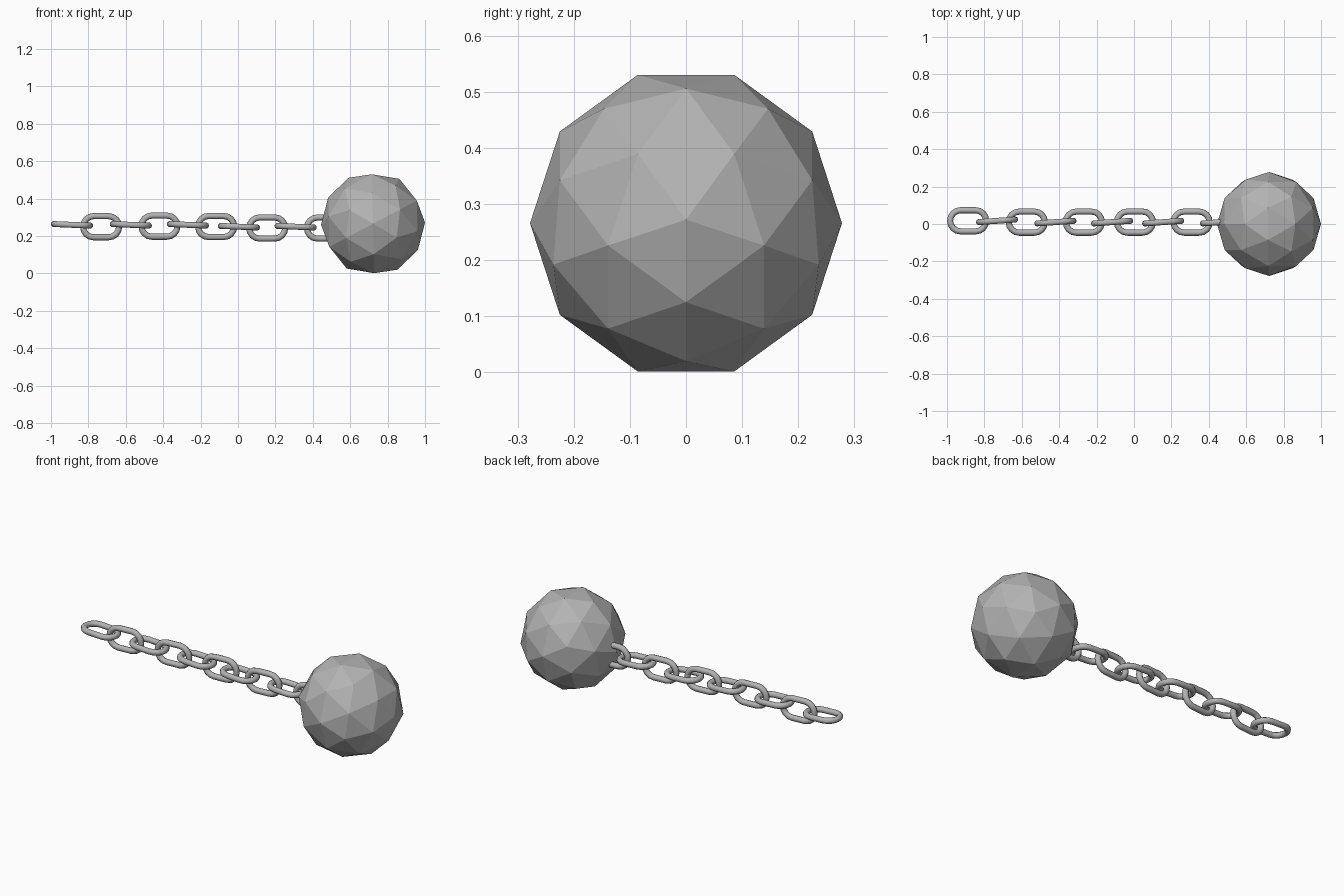
import bpy, bmesh, math
from mathutils import Matrix, Vector

if "Cube" in bpy.data.objects:
    bpy.data.objects.remove(bpy.data.objects["Cube"])

steel = bpy.data.materials.new("steel grey")
steel.diffuse_color = (0.45, 0.45, 0.45, 1)
steel.use_nodes = True
steel.node_tree.nodes["Principled BSDF"].inputs["Base Color"].default_value = steel.diffuse_color

HALF, BEND, TUBE = 0.04, 0.0565, 0.0165   # link straight half, bend radius, wire radius


def make_link(name, loc, vertical):
    """Oval chain link swept around a stadium path, lying flat or standing."""
    path = []
    for side in (1, -1):
        for i in range(9):
            a = math.pi * i / 8 - math.pi / 2
            n = Vector((math.cos(a), math.sin(a), 0)) * side
            path.append((Vector((HALF * side, 0, 0)) + n * BEND, n))
    bm = bmesh.new()
    rings = []
    for c, n in path:
        rings.append([bm.verts.new(c + TUBE * (n * math.cos(t) + Vector((0, 0, math.sin(t)))))
                      for t in (math.tau * k / 10 for k in range(10))])
    for i, r in enumerate(rings):
        s = rings[(i + 1) % len(rings)]
        for k in range(10):
            j = (k + 1) % 10
            bm.faces.new((r[k], s[k], s[j], r[j])).smooth = True
    bmesh.ops.recalc_face_normals(bm, faces=bm.faces)
    if vertical:
        rot = Matrix.Rotation(math.radians(4), 4, 'Z') @ Matrix.Rotation(math.pi / 2, 4, 'X')
    else:
        rot = Matrix.Rotation(math.radians(2.5), 4, 'Y')
    bm.transform(Matrix.Translation(loc) @ rot)
    me = bpy.data.meshes.new(name)
    bm.to_mesh(me)
    bm.free()
    me.materials.append(steel)
    bpy.context.collection.objects.link(bpy.data.objects.new(name, me))


# Chain: flat and standing links alternate
flat = [(-0.887, 0.017, 0.26), (-0.573, 0.01, 0.26), (-0.268, 0.01, 0.26),
        (0.005, 0.01, 0.25), (0.308, 0.01, 0.25)]
standing = [(-0.732, 0.017, 0.25), (-0.42, 0.01, 0.253), (-0.117, 0.01, 0.251),
            (0.156, 0.01, 0.243), (0.465, 0.01, 0.243)]
for i in range(5):
    make_link(f"flat_link_{i + 1}", flat[i], False)
    make_link(f"standing_link_{i + 1}", standing[i], True)

# Faceted iron ball, pole turned toward +x
bpy.ops.mesh.primitive_ico_sphere_add(subdivisions=2, radius=0.278, location=(0.722, 0, 0.266),
                                      rotation=(0, math.radians(88.7), 0))
ball = bpy.context.object
ball.name = "iron_ball"
ball.data.materials.append(steel)
